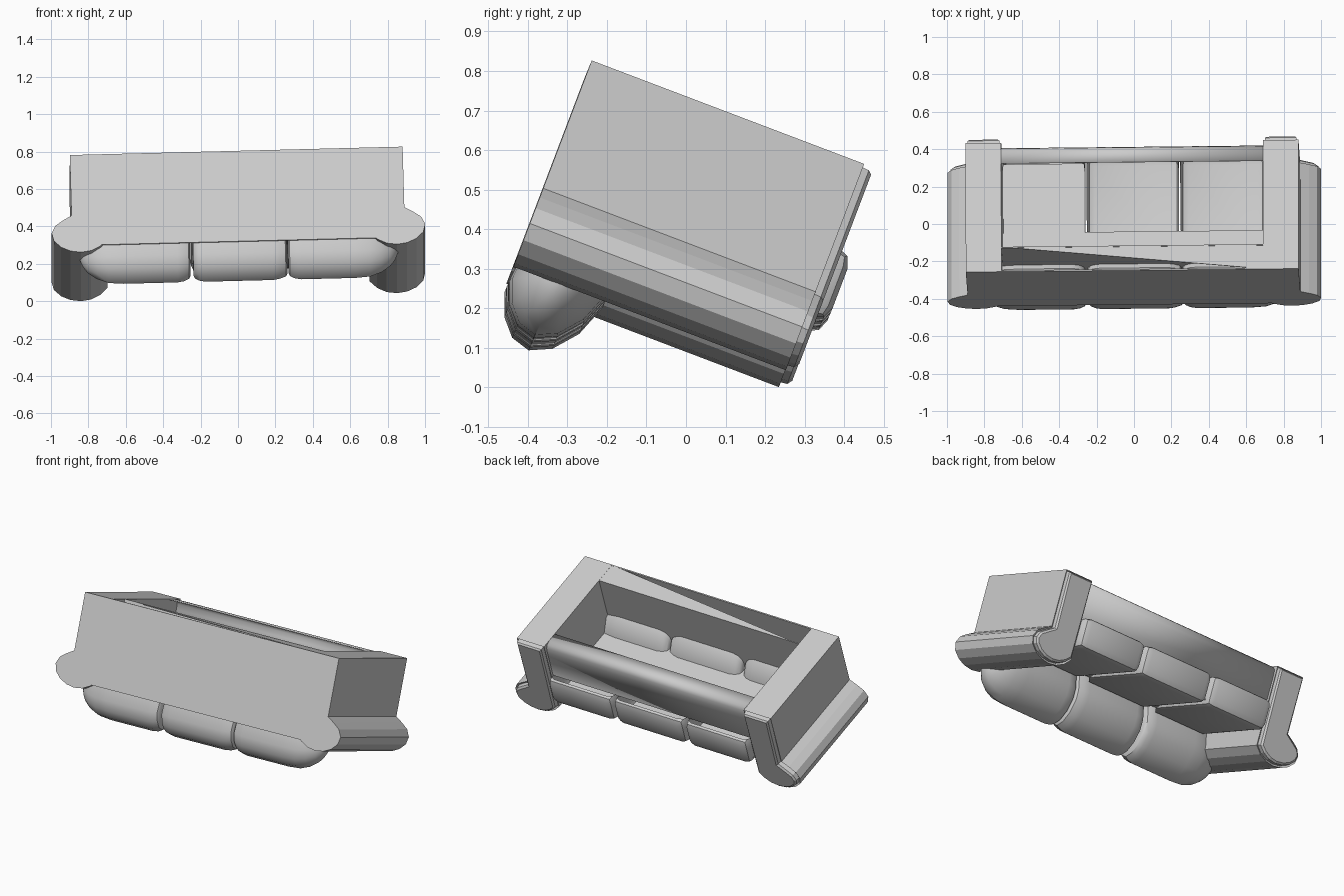
import bpy, bmesh, math
from mathutils import Matrix

if "Cube" in bpy.data.objects:
    bpy.data.objects.remove(bpy.data.objects["Cube"])

# One plain grey fabric
grey = bpy.data.materials.new("light_grey_fabric")
grey.use_nodes = True
grey.diffuse_color = (0.6, 0.6, 0.6, 1)
grey.node_tree.nodes["Principled BSDF"].inputs["Base Color"].default_value = (0.6, 0.6, 0.6, 1)

# Overturned pose: local x = width, y = towards seat front, z = towards underside
POSE = (Matrix.Translation((0.008, 0, 0))
        @ Matrix.Rotation(math.radians(0.6), 4, 'Z')
        @ Matrix.Rotation(math.radians(-1.45), 4, 'Y')
        @ Matrix.Rotation(math.radians(-20.8), 4, 'X'))


def finish(name, bm, smooth=False):
    bmesh.ops.recalc_face_normals(bm, faces=bm.faces[:])
    mesh = bpy.data.meshes.new(name)
    bm.to_mesh(mesh)
    bm.free()
    ob = bpy.data.objects.new(name, mesh)
    bpy.context.collection.objects.link(ob)
    ob.data.materials.append(grey)
    ob.matrix_world = POSE
    if smooth:
        bpy.ops.object.select_all(action='DESELECT')
        ob.select_set(True)
        bpy.context.view_layer.objects.active = ob
        bpy.ops.object.shade_smooth_by_angle(angle=math.radians(35))
    return ob


def box_mesh(x, y, z):
    bm = bmesh.new()
    bmesh.ops.create_cube(bm, size=1)
    for v in bm.verts:
        v.co = [(r[0] + r[1]) / 2 + c * (r[1] - r[0]) for c, r in zip(v.co, (x, y, z))]
    return bm


def box(name, x, y, z):
    return finish(name, box_mesh(x, y, z))


def loft(name, rings):
    bm = bmesh.new()
    loops = [[bm.verts.new(p) for p in ring] for ring in rings]
    n = len(loops[0])
    for a, b in zip(loops, loops[1:]):
        for i in range(n):
            bm.faces.new((a[i], a[(i + 1) % n], b[(i + 1) % n], b[i]))
    bm.faces.new(loops[0])
    bm.faces.new(loops[-1])
    return finish(name, bm, smooth=True)


# Rolled arms with a raised front panel
ARM = [(0.70, 0.664), (0.89, 0.664), (0.89, 0.318), (0.935, 0.292), (0.978, 0.262),
       (0.999, 0.22), (0.988, 0.175), (0.95, 0.138), (0.90, 0.115), (0.845, 0.107),
       (0.79, 0.115), (0.74, 0.14), (0.70, 0.18)]
for side, label in ((1, "left"), (-1, "right")):
    bm = bmesh.new()
    back = bm.faces.new([bm.verts.new((side * x, -0.517, z)) for x, z in ARM])
    out = bmesh.ops.extrude_face_region(bm, geom=[back])
    moved = [g for g in out["geom"] if isinstance(g, bmesh.types.BMVert)]
    bmesh.ops.translate(bm, verts=moved, vec=(0, 0.737, 0))
    if not any(f for f in bm.faces if all(v.co.y < -0.5 for v in f.verts)):
        bm.faces.new([v for v in bm.verts if v.co.y < -0.5])
    bmesh.ops.recalc_face_normals(bm, faces=bm.faces[:])
    front = [f for f in bm.faces if all(v.co.y > 0.2 for v in f.verts)]
    bmesh.ops.inset_region(bm, faces=front, thickness=0.012, depth=-0.008)
    bmesh.ops.inset_region(bm, faces=front, thickness=0.003, depth=0.025)
    bmesh.ops.inset_region(bm, faces=front, thickness=0.012, depth=0.009)
    finish(label + "_arm", bm)

# Frame: thin back sheet, inner back wall and a deep seat deck with an opening
box("back_panel", (-0.76, 0.76), (-0.517, -0.509), (0.147, 0.664))
box("inner_back_wall", (-0.70, 0.70), (-0.381, -0.375), (0.29, 0.664))
box("seat_deck_side", (-0.70, -0.26), (-0.375, 0.235), (0.294, 0.30))
box("seat_deck_strip", (-0.26, 0.70), (-0.375, -0.157), (0.294, 0.30))

# Front rail: a folded sheet, open on its inner side
RAIL = [(0.103, 0.66), (0.165, 0.66), (0.187, 0.652), (0.198, 0.632), (0.20, 0.60), (0.20, 0.42)]
bm = bmesh.new()
rows = [[bm.verts.new((x, y, z)) for y, z in RAIL] for x in (-0.705, 0.705)]
for i in range(len(RAIL) - 1):
    bm.faces.new((rows[0][i], rows[0][i + 1], rows[1][i + 1], rows[1][i]))
rail = finish("front_rail", bm, smooth=True)
sheet = rail.modifiers.new("sheet", 'SOLIDIFY')
sheet.thickness, sheet.offset = 0.006, 0

# Torn underside strip along the back: only half of it remains
bm = bmesh.new()
tri = [bm.verts.new(p) for p in ((0.72, -0.517, 0.663), (0.72, -0.375, 0.663), (-0.70, -0.375, 0.663))]
face = bm.faces.new(tri)
strip = bmesh.ops.extrude_face_region(bm, geom=[face])
bmesh.ops.translate(bm, vec=(0, 0, -0.005),
                    verts=[g for g in strip["geom"] if isinstance(g, bmesh.types.BMVert)])
finish("underside_strip", bm)

# Three seat cushions, cut open behind the front rail
for label, x0, x1 in (("right", -0.70, -0.26), ("middle", -0.252, 0.242), ("left", 0.25, 0.70)):
    bm = box_mesh((x0, x1), (-0.36, 0.275), (0.26, 0.45))
    bmesh.ops.bevel(bm, geom=bm.edges[:], offset=0.042, segments=2, profile=0.5, affect='EDGES')
    bmesh.ops.bisect_plane(bm, geom=bm.verts[:] + bm.edges[:] + bm.faces[:],
                           plane_co=(0, -0.16, 0.30), plane_no=(0, -0.33, 0.94), clear_outer=True)
    finish(label + "_seat_cushion", bm, smooth=True)

# Plump back cushions hanging past the back, tapered at the outer ends
CUSHION = [(-0.405, -0.037), (-0.455, -0.022), (-0.492, 0.02), (-0.514, 0.08), (-0.506, 0.16),
           (-0.50, 0.28), (-0.47, 0.38), (-0.41, 0.42), (-0.355, 0.39), (-0.30, 0.30),
           (-0.268, 0.20), (-0.268, 0.13), (-0.30, 0.047), (-0.35, -0.012)]


def cushion_ring(x, scale):
    return [(x, -0.39 + (y + 0.39) * scale, 0.13 + (z - 0.13) * scale) for y, z in CUSHION]


MIDDLE = [(-0.246, 0.78), (-0.238, 0.88), (-0.215, 0.96), (-0.18, 1), (0.18, 1),
          (0.215, 0.96), (0.248, 0.88), (0.256, 0.78)]
OUTER = [(0.262, 0.78), (0.27, 0.88), (0.295, 0.96), (0.33, 1), (0.62, 1), (0.70, 0.96),
         (0.76, 0.82), (0.81, 0.60), (0.835, 0.38), (0.85, 0.15)]
loft("middle_back_cushion", [cushion_ring(x, s) for x, s in MIDDLE])
loft("left_back_cushion", [cushion_ring(x, s) for x, s in OUTER])
loft("right_back_cushion", [cushion_ring(-x, s) for x, s in OUTER])
